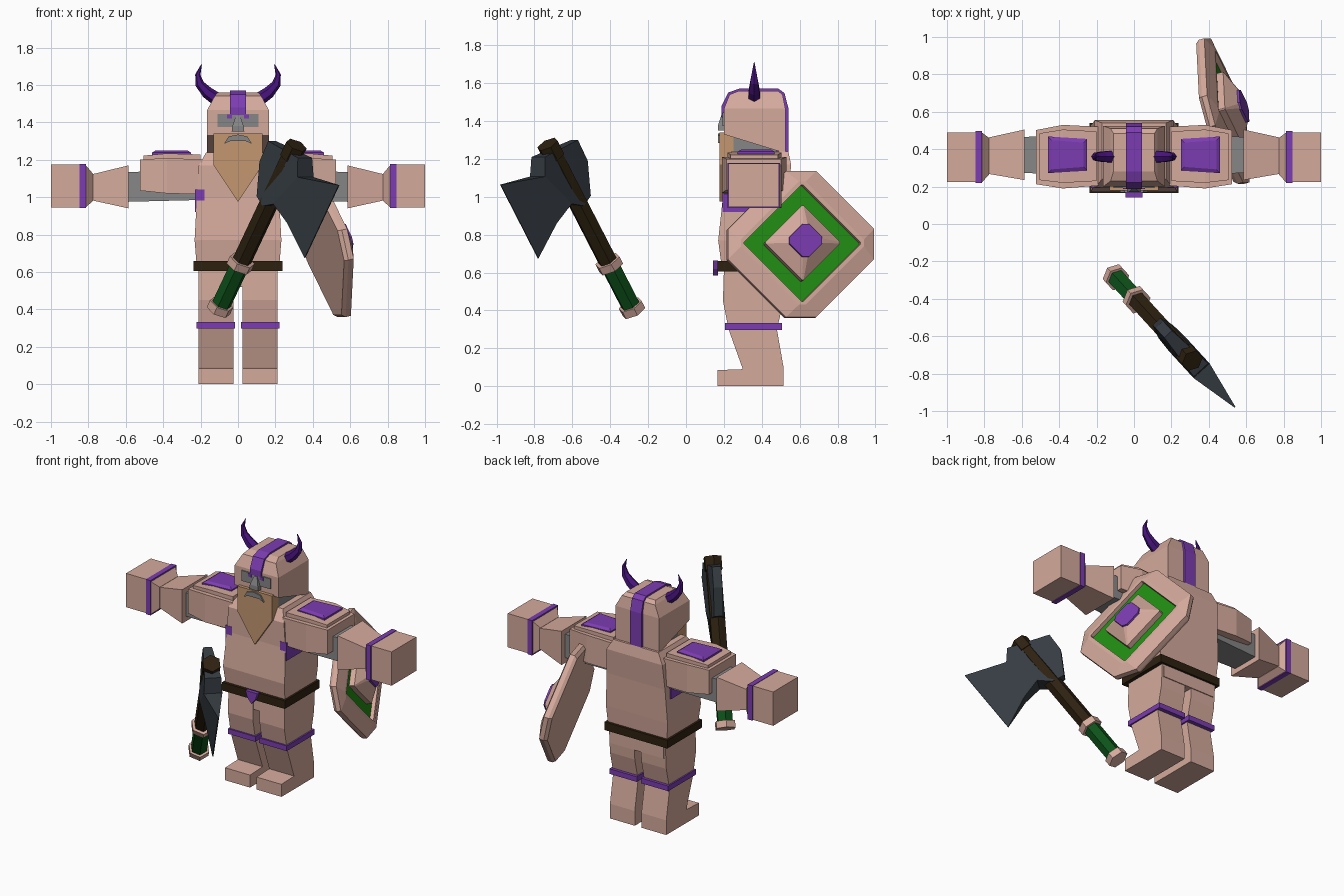
import bpy, bmesh, math
from mathutils import Vector

cube = bpy.data.objects.get("Cube")
if cube:
    bpy.data.objects.remove(cube, do_unlink=True)


def material(name, r, g, b):
    m = bpy.data.materials.new(name)
    m.use_nodes = True
    m.diffuse_color = (r, g, b, 1)
    m.node_tree.nodes["Principled BSDF"].inputs["Base Color"].default_value = (r, g, b, 1)
    return m


SKIN = material("skin", .66, .40, .33)
PURPLE = material("purple", .20, .045, .44)
HORN = material("dark purple", .065, .007, .21)
GREEN = material("shield green", .015, .27, .006)
GRIP = material("grip green", .004, .085, .01)
BROWN = material("dark brown", .026, .015, .005)
STEEL = material("dark steel", .036, .045, .054)
GREY = material("grey", .24, .24, .24)
BEARD = material("tan", .55, .31, .16)


def loft(name, rings, mat):
    """Solid skinned through rings of equal point count, capped at both ends."""
    bm = bmesh.new()
    loops = [[bm.verts.new(p) for p in ring] for ring in rings]
    for a, b in zip(loops, loops[1:]):
        for i in range(len(a)):
            j = (i + 1) % len(a)
            bm.faces.new((a[i], a[j], b[j], b[i]))
    bm.faces.new(loops[0])
    bm.faces.new(loops[-1])
    bmesh.ops.recalc_face_normals(bm, faces=bm.faces)
    me = bpy.data.meshes.new(name)
    bm.to_mesh(me)
    bm.free()
    me.materials.append(mat)
    ob = bpy.data.objects.new(name, me)
    bpy.context.collection.objects.link(ob)
    return ob


def rz(z, x, y0, y1):
    """Horizontal rectangle centred on x = 0."""
    return [(-x, y0, z), (x, y0, z), (x, y1, z), (-x, y1, z)]


def rx(x, y0, y1, z0, z1):
    """Rectangle facing along x."""
    return [(x, y0, z0), (x, y1, z0), (x, y1, z1), (x, y0, z1)]


def box(name, x0, x1, y0, y1, z0, z1, mat):
    return loft(name, [rx(x0, y0, y1, z0, z1), rx(x1, y0, y1, z0, z1)], mat)


def side_prism(name, profile, x0, x1, mat):
    """Profile in (y, z) pushed along x."""
    return loft(name, [[(x, y, z) for y, z in profile] for x in (x0, x1)], mat)


def front_prism(name, outline, y0, y1, mat):
    """Outline in (x, z) pushed along y."""
    return loft(name, [[(x, y, z) for x, z in outline] for y in (y0, y1)], mat)


# Torso, hips and belt
loft("torso", [rz(.62, .22, .19, .52), rz(.77, .232, .17, .53), rz(1.0, .22, .195, .54),
               rz(1.17, .21, .195, .555), rz(1.24, .17, .24, .54)], SKIN)
box("hips", -.2, .2, .2, .525, .52, .63, SKIN)
box("belt", -.237, .237, .165, .54, .605, .66, BROWN)
front_prism("belt_buckle", [(-.045, .665), (.045, .665), (.03, .62), (0, .585), (-.03, .62)],
            .143, .17, PURPLE)

# Helmeted head, cut higher at the front
head = [rz(1.23, .165, .2, .525), rz(1.465, .165, .2, .525),
        rz(1.54, .125, .23, .51), rz(1.56, .11, .28, .485)]
head[0][0:2] = [(-.165, .2, 1.33), (.165, .2, 1.33)]
loft("helmet", head, SKIN)
box("neck", -.13, .13, .25, .48, 1.18, 1.33, GREY)
side_prism("helmet_stripe", [(.188, 1.44), (.188, 1.48), (.222, 1.55), (.28, 1.571), (.488, 1.571),
                             (.52, 1.548), (.54, 1.47), (.54, 1.235), (.4, 1.235), (.4, 1.44)],
           -.042, .042, PURPLE)

# Face and beard
box("eye_band", -.11, .11, .193, .21, 1.375, 1.445, GREY)
loft("nose", [rz(1.35, .034, .17, .22), rz(1.38, .03, .17, .22), rz(1.435, .012, .188, .22)], GREY)
front_prism("moustache", [(-.075, 1.285), (-.05, 1.325), (0, 1.335), (.05, 1.325), (.075, 1.285),
                          (.04, 1.3), (-.04, 1.3)], .168, .2, GREY)
front_prism("beard", [(-.13, 1.34), (.13, 1.34), (.13, 1.17), (0, .975), (-.13, 1.17)],
            .178, .27, BEARD)

# Paired parts
for side, s in (("left", 1), ("right", -1)):
    box(side + "_eye", s * .032, s * .058, .188, .2, 1.42, 1.442, PURPLE)

    # Horn
    path = [(.115, 1.525, .036), (.165, 1.56, .032), (.205, 1.605, .024), (.215, 1.655, .014), (.195, 1.71, .002)]
    rings = []
    for i, (x, z, r) in enumerate(path):
        a, b = path[max(i - 1, 0)], path[min(i + 1, len(path) - 1)]
        t = Vector((b[0] - a[0], 0, b[1] - a[1])).normalized()
        across = Vector((t.z, 0, -t.x))
        ring = []
        for k in range(6):
            ang = math.tau * k / 6
            p = Vector((x, .36, z)) + r * (across * math.cos(ang) + Vector((0, math.sin(ang), 0)))
            ring.append((s * p.x, p.y, p.z))
        rings.append(ring)
    loft(side + "_horn", rings, HORN)

    # Leg with boot profile
    side_prism(side + "_leg", [(.2, .61), (.195, .45), (.225, .3), (.3, .09), (.165, .085), (.165, 0),
                               (.515, 0), (.515, .1), (.48, .3), (.515, .45), (.525, .61)],
               s * .025, s * .212, SKIN)
    box(side + "_knee_band", s * .015, s * .222, .207, .508, .298, .333, PURPLE)

    # Shoulder armour
    loft(side + "_shoulder", [rx(s * .19, .205, .52, 1.015, 1.2), rx(s * .38, .19, .53, 1.02, 1.21),
                              rx(s * .525, .213, .502, 1.035, 1.2)], SKIN)
    loft(side + "_shoulder_rim", [rx(s * .2, .23, .495, 1.1, 1.228), rx(s * .38, .22, .505, 1.1, 1.234),
                                  rx(s * .505, .235, .485, 1.1, 1.222)], SKIN)
    pad = []
    for z, d in ((1.2, 0), (1.238, 0), (1.25, .02)):
        pad.append([(s * (.25 + d), .285 + d, z), (s * (.46 - d), .272 + d, z),
                    (s * (.46 - d), .468 - d, z), (s * (.25 + d), .455 - d, z)])
    loft(side + "_shoulder_pad", pad, PURPLE)
    box(side + "_armpit_strap", s * .18, s * .231, .193, .49, .92, 1.04, PURPLE)

    # Arm and fist
    loft(side + "_upper_arm", [rx(s * .2, .25, .48, .985, 1.14), rx(s * .6, .275, .465, .975, 1.135)], GREY)
    loft(side + "_forearm", [rx(s * .585, .235, .505, .94, 1.17), rx(s * .79, .27, .46, .985, 1.12)], SKIN)
    loft(side + "_wrist", [rx(s * .775, .265, .46, .98, 1.125), rx(s * .815, .22, .49, .945, 1.172)], SKIN)
    box(side + "_wrist_band", s * .812, s * .847, .218, .496, .941, 1.178, PURPLE)
    box(side + "_fist", s * .845, s, .224, .49, .945, 1.175, SKIN)

# Shield: layered plates on a leaning plane
NORMAL = Vector((1, .27, .22)).normalized()


def shield_ring(r, cut, h):
    """Diamond with clipped corners, given in the shield plane at height h."""
    pts = []
    for k in range(4):
        c, d = round(math.cos(k * math.pi / 2)), round(math.sin(k * math.pi / 2))
        for e in (-cut, cut):
            u, v = c * r - d * e, d * r + c * e
            pts.append(Vector((.45 - .27 * u - .22 * v, .595 + u, .74 + v)) + NORMAL * h)
    return pts


loft("shield_body", [shield_ring(.37, .08, 0), shield_ring(.385, .08, .02), shield_ring(.385, .08, .05),
                     shield_ring(.325, .018, .075), shield_ring(.308, .004, .075),
                     shield_ring(.306, .004, .045)], SKIN)
loft("shield_green_field", [shield_ring(.306, .004, .03), shield_ring(.306, .004, .05)], GREEN)
loft("shield_boss", [shield_ring(.197, .004, .04), shield_ring(.197, .004, .085),
                     shield_ring(.085, .012, .14)], SKIN)
loft("shield_jewel", [shield_ring(.088, .018, .13), shield_ring(.085, .018, .148)], PURPLE)

# Axe: lies in an upright plane turned towards the front
ALONG = Vector((.675, -.737, 0)).normalized()
UP = Vector((0, 0, 1))
THICK = ALONG.cross(UP)
BASE = Vector((0, -.39, 0))
FOOT = BASE + ALONG * -.147 + UP * .405
SHAFT = (ALONG * .597 + UP * .855).normalized()
FLANK = SHAFT.cross(THICK)


def shaft_part(name, s0, s1, r, mat):
    def ring(s):
        return [FOOT + SHAFT * s + r * (FLANK * math.cos(k * math.pi / 3) + THICK * math.sin(k * math.pi / 3))
                for k in range(6)]
    return loft(name, [ring(s0), ring(s1)], mat)


shaft_part("axe_pommel", -.015, .03, .068, SKIN)
shaft_part("axe_grip", .02, .28, .053, GRIP)
shaft_part("axe_collar", .27, .315, .072, SKIN)
shaft_part("axe_shaft", .3, 1.0, .053, BROWN)
shaft_part("axe_cap", .98, 1.065, .06, BROWN)


def axe_plate(name, outline, mat):
    """Outline of (along, height, half thickness)."""
    return loft(name, [[BASE + ALONG * t + UP * z + THICK * w * k for t, z, w in outline]
                       for k in (-1, 1)], mat)


axe_plate("axe_head", [(.27, 1.3, .028), (.2, 1.19, .028), (.178, 1.005, .028), (.25, .952, .052),
                       (.342, .963, .058), (.535, 1.107, .058), (.53, 1.21, .052)], STEEL)
axe_plate("axe_blade", [(.342, .963, .058), (.427, .861, .035), (.53, .675, .003),
                        (.8, 1.064, .003), (.535, 1.107, .058)], STEEL)
